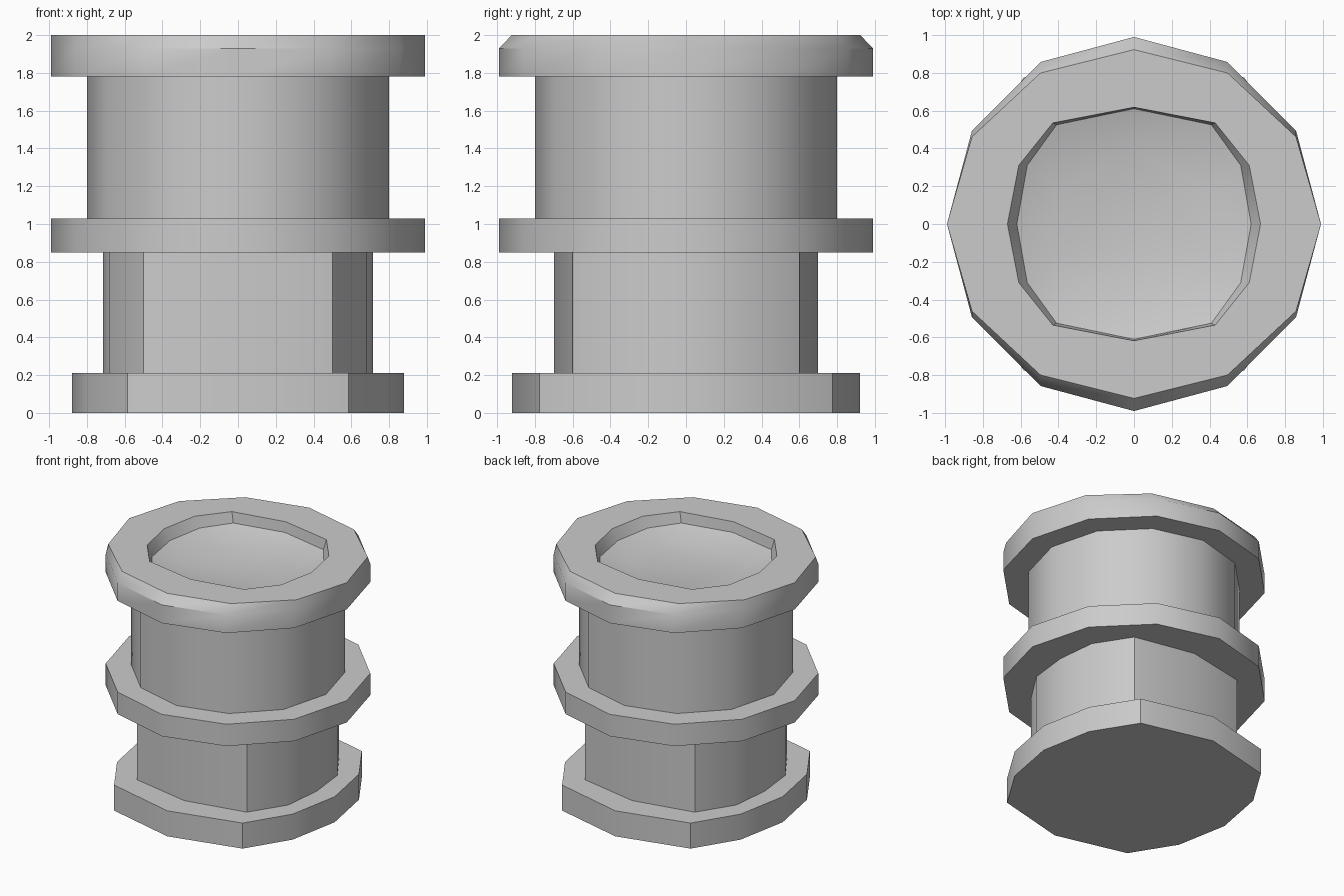
import bpy, bmesh, math

if "Cube" in bpy.data.objects:
    bpy.data.objects.remove(bpy.data.objects["Cube"])


def ring(quarter, z):
    """Mirror four quarter points (from +x axis to +y axis) into a closed 12-sided loop."""
    a, b, c, d = quarter
    half = [a, b, c, d] + [(-x, y) for x, y in (c, b, a)]
    return [(x, y, z) for x, y in half + [(x, -y) for x, y in half[-2:0:-1]]]


def regular(r, squash=1.0):
    return [(r * math.cos(math.radians(t)), squash * r * math.sin(math.radians(t)))
            for t in (0, 30, 60, 90)]


# Cross-sections
base = [(0.88, 0), (0.80, 0.43), (0.585, 0.775), (0, 0.92)]
lower = [(0.715, 0), (0.68, 0.32), (0.50, 0.60), (0, 0.70)]
flange = regular(0.99)
upper = regular(0.80)
rim_top = regular(0.99, 0.932)
mouth = [(0.67, 0), (0.61, 0.31), (0.43, 0.535), (0, 0.618)]
ledge = [(0.62, 0), (0.565, 0.31), (0.41, 0.525), (0, 0.61)]
floor = [(0.40, 0), (0.395, 0.17), (0.335, 0.35), (0, 0.40)]

# Continuous shell: base, lower neck, middle collar, upper neck, rim, dished mouth
sections = [
    (base, 0), (base, 0.21),
    (lower, 0.21), (lower, 0.85),
    (flange, 0.85), (flange, 1.03),
    (upper, 1.03), (upper, 1.78),
    (flange, 1.78), (flange, 1.93), (rim_top, 2.0),
    (mouth, 2.0), (ledge, 1.915), (floor, 1.855),
]

bm = bmesh.new()
loops = [[bm.verts.new(p) for p in ring(q, z)] for q, z in sections]
for a, b in zip(loops, loops[1:]):
    for i in range(12):
        j = (i + 1) % 12
        bm.faces.new((a[i], a[j], b[j], b[i]))
bm.faces.new(loops[0][::-1])
bm.faces.new(loops[-1])
bmesh.ops.recalc_face_normals(bm, faces=bm.faces)
mesh = bpy.data.meshes.new("flanged_spool")
bm.to_mesh(mesh)
bm.free()

spool = bpy.data.objects.new("flanged_spool", mesh)
bpy.context.collection.objects.link(spool)
bpy.context.view_layer.objects.active = spool
spool.select_set(True)
bpy.ops.object.shade_smooth_by_angle(angle=math.radians(40))
